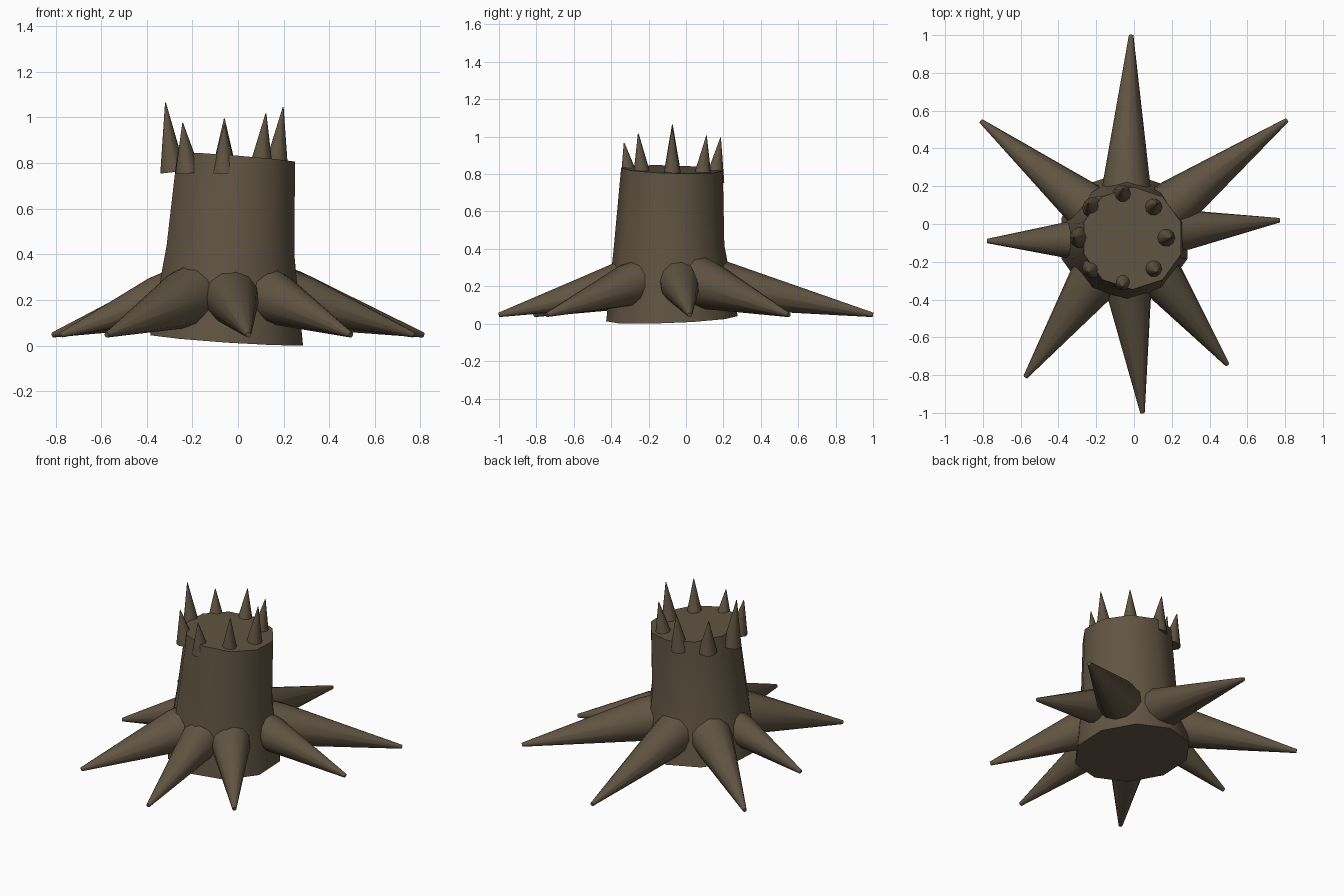
import bpy, bmesh, math
from mathutils import Vector

if "Cube" in bpy.data.objects:
    bpy.data.objects.remove(bpy.data.objects["Cube"])

bark = bpy.data.materials.new("brown bark")
bark.diffuse_color = (0.12, 0.09, 0.055, 1)
bark.use_nodes = True
bark.node_tree.nodes["Principled BSDF"].inputs["Base Color"].default_value = bark.diffuse_color


def loft(name, rings, sides, phase=0.0):
    """Tube through rings of (centre, normal, radius), closed at both ends."""
    bm = bmesh.new()
    loops = []
    for c, n, r in rings:
        q = Vector((0, 0, 1)).rotation_difference(Vector(n).normalized())
        loops.append([bm.verts.new(Vector(c) + q @ Vector((
            r * math.cos(phase + math.tau * i / sides),
            r * math.sin(phase + math.tau * i / sides), 0)))
            for i in range(sides)])
    for a, b in zip(loops, loops[1:]):
        for i in range(sides):
            j = (i + 1) % sides
            bm.faces.new((a[i], a[j], b[j], b[i]))
    bm.faces.new(loops[0][::-1])
    bm.faces.new(loops[-1])
    bmesh.ops.recalc_face_normals(bm, faces=bm.faces)
    me = bpy.data.meshes.new(name)
    bm.to_mesh(me)
    bm.free()
    me.materials.append(bark)
    ob = bpy.data.objects.new(name, me)
    bpy.context.collection.objects.link(ob)
    bpy.ops.object.select_all(action='DESELECT')
    ob.select_set(True)
    bpy.context.view_layer.objects.active = ob
    bpy.ops.object.shade_smooth_by_angle(angle=math.radians(50))
    return ob


# Leaning trunk, flared at the foot
loft("trunk", [
    ((-0.05, -0.075, 0.027), (0.067, -0.04, 1), 0.352),
    ((-0.033, -0.09, 0.42), (0.07, 0.0, 1), 0.295),
    ((-0.008, -0.075, 0.825), (0.08, 0.03, 1), 0.272),
], 10, math.radians(18))

# Roots: point on trunk surface (x, y), radius there, tip (x, y)
roots = [
    ((-0.04, 0.20), 0.128, (-0.015, 1.0)),
    ((0.23, 0.12), 0.13, (0.81, 0.55)),
    ((0.285, -0.03), 0.105, (0.77, 0.02)),
    ((0.165, -0.31), 0.115, (0.495, -0.745)),
    ((-0.025, -0.37), 0.118, (0.045, -1.0)),
    ((-0.23, -0.32), 0.13, (-0.575, -0.81)),
    ((-0.36, -0.085), 0.095, (-0.775, -0.09)),
    ((-0.27, 0.11), 0.125, (-0.81, 0.545)),
]
for k, (p, r, t) in enumerate(roots):
    start, tip = Vector((*p, 0.205)), Vector((*t, 0.047))
    d = (tip - start).normalized()
    loft(f"root_{k + 1}", [(start - d * 0.13, d, r * 1.06),
                           (start, d, r), (tip, d, 0.012)], 12)

# Splinters round the broken top, heights anticlockwise from the right
heights = [1.045, 1.005, 0.995, 0.975, 1.065, 0.975, 0.967, 1.018]
for k, h in enumerate(heights):
    a = math.tau * k / 8
    u = Vector((math.cos(a), math.sin(a), 0))
    base = Vector((-0.06, -0.073, 0.76)) + u * 0.225
    tip = Vector((-0.06, -0.073, h)) + u * 0.258
    d = tip - base
    loft(f"splinter_{k + 1}", [(base, d, 0.056), (tip, d, 0.002)], 10)
